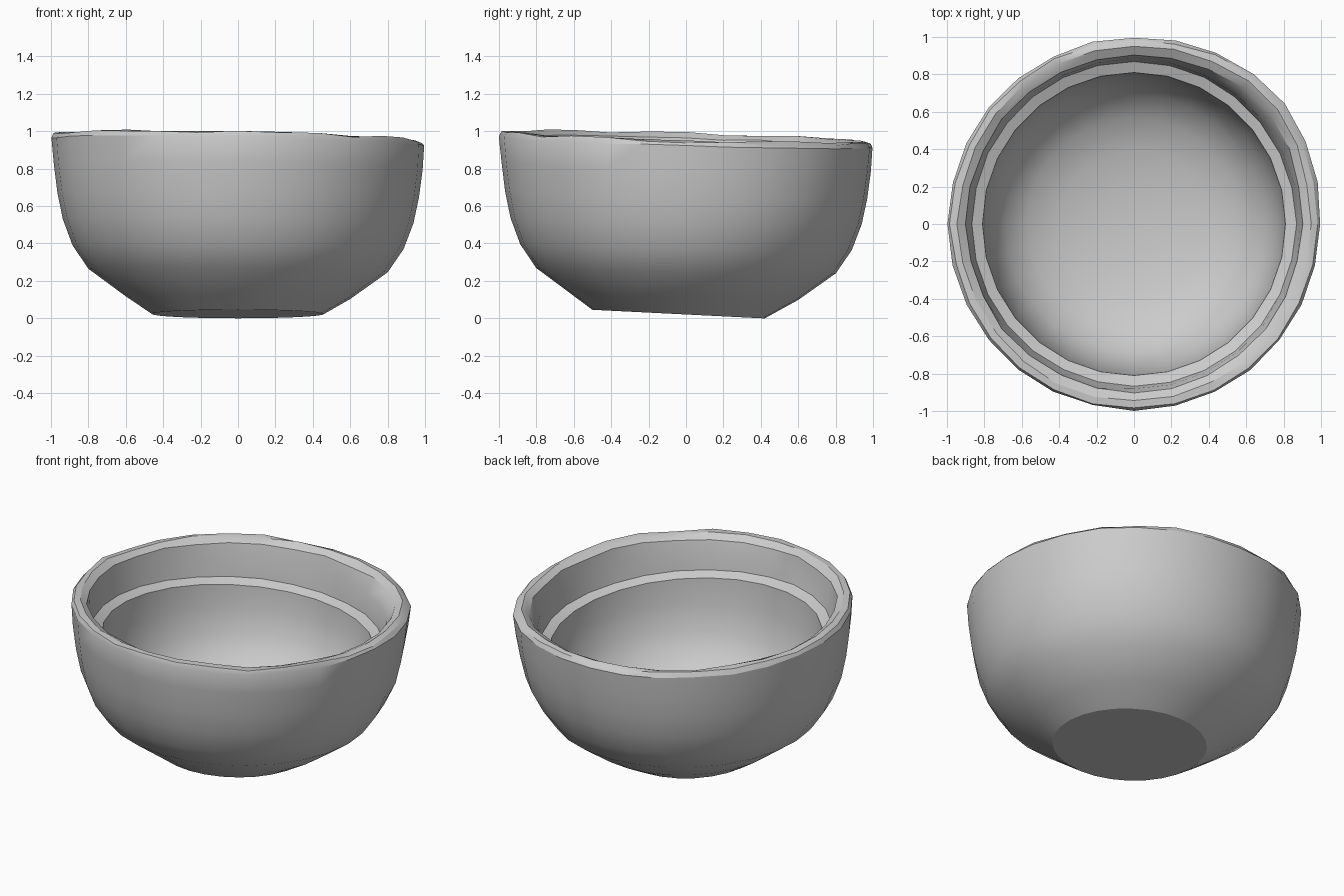
import bpy, bmesh, math, random

random.seed(4)
SEGMENTS = 28

cube = bpy.data.objects.get("Cube")
if cube:
    bpy.data.objects.remove(cube, do_unlink=True)

# One plain grey clay colour
clay = bpy.data.materials.new("grey clay")
clay.use_nodes = True
colour = (0.6, 0.6, 0.6, 1)
clay.diffuse_color = colour
clay.node_tree.nodes["Principled BSDF"].inputs["Base Color"].default_value = colour

# Cross-section from the foot, up the outside, over the rim and down the inside:
# radius, height, lean, hand-made wobble
outside = [(0.46, 0.02, 0, 0), (0.60, 0.11, 0.6, 0), (0.80, 0.255, 0.6, 0),
           (0.885, 0.38, 0.6, 0), (0.937, 0.52, 0.6, 0), (0.966, 0.66, 0.7, 0),
           (0.985, 0.81, 0.9, 0), (1.0, 0.94, 1, 0.008)]
rim = [(0.987, 0.965, 1, 0.014), (0.95, 0.97, 1, 0.012), (0.905, 0.945, 1, 0.012)]
inside = [(0.89, 0.86, 1.2, 0.01), (0.87, 0.745, 2, 0.006), (0.81, 0.72, 2, 0),
          (0.80, 0.57, 1, 0), (0.76, 0.41, 0.4, 0), (0.69, 0.285, 0, 0),
          (0.57, 0.19, 0, 0), (0.40, 0.13, 0, 0), (0.20, 0.10, 0, 0)]


def place(radius, height, lean, wobble, angle):
    """Point on the bowl, whose rim sinks and bulges towards the back left."""
    if radius > 0.9:
        radius += 0.035 * lean * max(0, math.cos(angle - math.pi / 4)) ** 8
    radius -= random.uniform(0, wobble)
    x, y = radius * math.cos(angle), radius * math.sin(angle)
    sink = 0.02 * x + 0.03 * y
    return x, y, height - lean * sink + random.uniform(-wobble, wobble) * 0.6


bm = bmesh.new()
rings = []
for row in outside + rim + inside:
    rings.append([bm.verts.new(place(*row, math.tau * i / SEGMENTS))
                  for i in range(SEGMENTS)])

# Walls
for low, high in zip(rings, rings[1:]):
    for i in range(SEGMENTS):
        j = (i + 1) % SEGMENTS
        bm.faces.new((low[i], low[j], high[j], high[i]))

# Slanted foot, set slightly forward and resting on its back edge
for vert in rings[0]:
    vert.co.y -= 0.04
    vert.co.z = 0.05 * (0.42 - vert.co.y)
bm.faces.new(list(reversed(rings[0])))

# Inner floor
centre = bm.verts.new((0, 0, 0.09))
for i in range(SEGMENTS):
    bm.faces.new((rings[-1][i], rings[-1][(i + 1) % SEGMENTS], centre))
bmesh.ops.recalc_face_normals(bm, faces=bm.faces)

mesh = bpy.data.meshes.new("bowl")
bm.to_mesh(mesh)
bm.free()
mesh.materials.append(clay)
bowl = bpy.data.objects.new("bowl", mesh)
bpy.context.collection.objects.link(bowl)

bpy.ops.object.select_all(action="DESELECT")
bowl.select_set(True)
bpy.context.view_layer.objects.active = bowl
bpy.ops.object.shade_smooth_by_angle(angle=math.radians(28))
